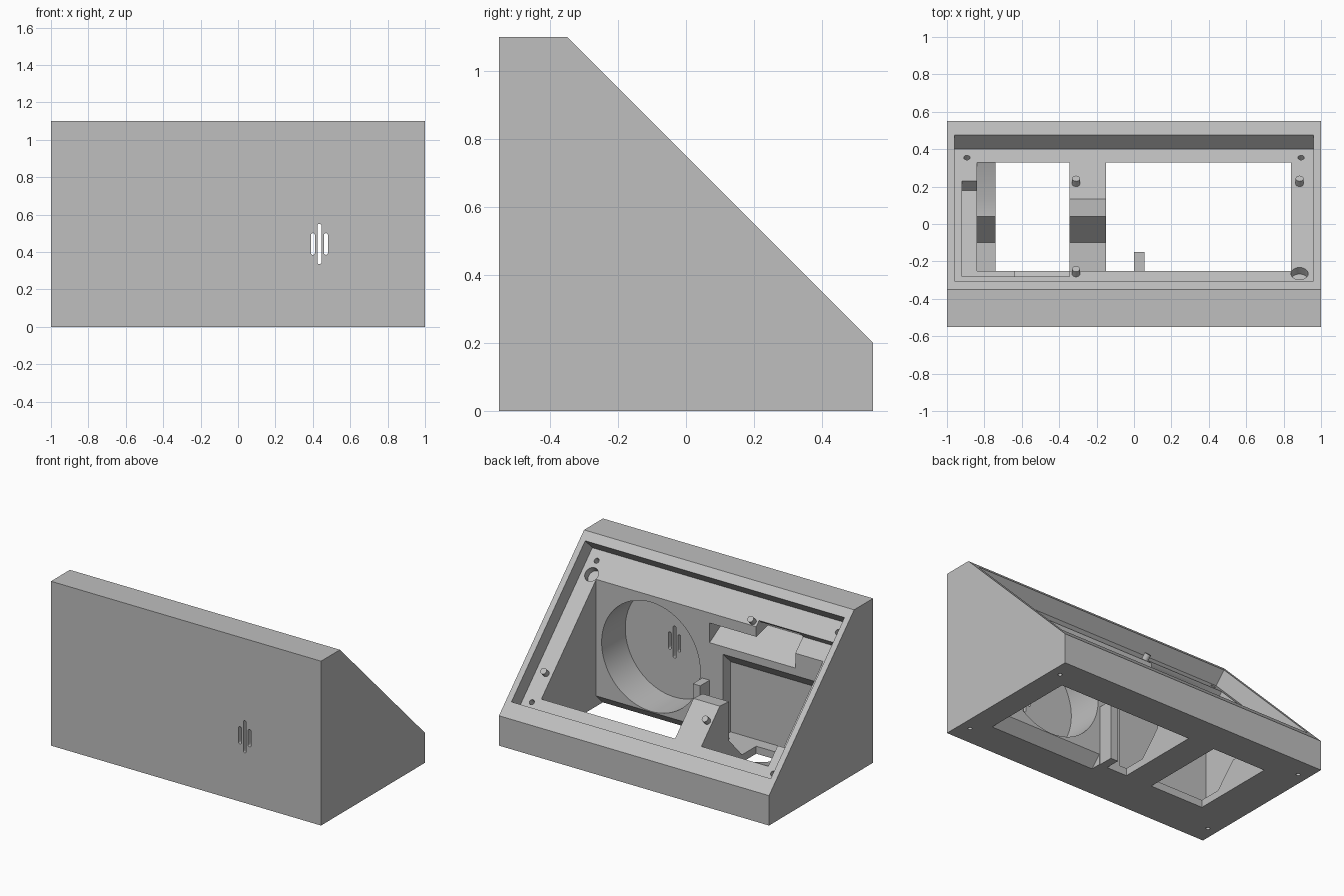
import bpy, bmesh, math
from mathutils import Vector, Matrix

default = bpy.data.objects.get("Cube")
if default:
    bpy.data.objects.remove(default, do_unlink=True)

grey = bpy.data.materials.new("light grey plastic")
grey.use_nodes = True
COLOUR = (0.52, 0.52, 0.52, 1)
grey.diffuse_color = COLOUR
grey.node_tree.nodes["Principled BSDF"].inputs["Base Color"].default_value = COLOUR


def finish(name, bm):
    bmesh.ops.recalc_face_normals(bm, faces=bm.faces[:])
    mesh = bpy.data.meshes.new(name)
    bm.to_mesh(mesh)
    bm.free()
    mesh.materials.append(grey)
    obj = bpy.data.objects.new(name, mesh)
    bpy.context.collection.objects.link(obj)
    return obj


def sweep(name, points, offset):
    """Extrude a closed outline along an offset."""
    bm = bmesh.new()
    face = bm.faces.new([bm.verts.new(p) for p in points])
    new = bmesh.ops.extrude_face_region(bm, geom=[face])["geom"]
    moved = [v for v in new if isinstance(v, bmesh.types.BMVert)]
    bmesh.ops.translate(bm, verts=moved, vec=offset)
    return finish(name, bm)


def prism(name, x0, x1, profile):
    """Side profile (y, z) extruded across the width."""
    return sweep(name, [(x0, y, z) for y, z in profile], (x1 - x0, 0, 0))


def rod(name, start, end, radius, sides=24):
    a, b = Vector(start), Vector(end)
    bm = bmesh.new()
    turn = (b - a).to_track_quat("Z", "Y").to_matrix().to_4x4()
    bmesh.ops.create_cone(bm, cap_ends=True, segments=sides, radius1=radius,
                          radius2=radius, depth=(b - a).length,
                          matrix=Matrix.Translation((a + b) / 2) @ turn)
    return finish(name, bm)


def combine(body, other, operation):
    mod = body.modifiers.new("shape", "BOOLEAN")
    mod.operation, mod.object, mod.solver = operation, other, "EXACT"
    bpy.context.view_layer.objects.active = body
    bpy.ops.object.modifier_apply(modifier=mod.name)
    bpy.data.objects.remove(other, do_unlink=True)


def on_panel(x, y, rise):
    """Point above (or below) the sunken panel, along its normal."""
    return (x, y + rise * 0.707, 0.6 - y + rise * 0.707)


# Wedge body
case = prism("sloped_case", -1, 1,
             [(-.55, 0), (.55, 0), (.55, .2), (-.35, 1.1), (-.55, 1.1)])


def cut(x0, x1, profile):
    combine(case, prism("cutter", x0, x1, profile), "DIFFERENCE")


# Sunken panel and the shallower step on its right half
cut(-.96, .96, [(.4, .2), (.575, .375), (-.205, 1.155), (-.38, .98)])
cut(-.92, -.345, [(.18, .32), (.26, .4), (-.25, .91), (-.33, .83)])

# Two bays open through the bottom
bay = [(-.25, -.1), (.33, -.1), (.33, .32), (-.25, .9)]
cut(-.15, .84, bay)
cut(-.74, -.345, bay)

# Rib between the bays and ledge beside the small bay
ramp = [(-.25, .05), (-.1, .05), (.04, .2)]
cut(-.36, -.14, ramp + [(.04, .46), (.135, .465), (.135, .5), (-.25, .88)])
cut(-.84, -.73, ramp + [(.135, .2), (.33, .27), (.33, .31), (-.25, .88)])

# Undercuts in the front wall
cut(.06, .84, [(-.24, .08), (-.33, -.01), (-.24, -.01)])
cut(-.84, -.1, [(-.24, .05), (-.33, .05), (-.33, .52), (-.24, .61)])

# Slot below the panel lip, open at the top on its right half
cut(-.35, 0, [(-.24, .645), (-.45, .77), (-.45, .83), (-.24, .78)])
cut(-.635, -.345, [(-.24, .645), (-.45, .77), (-.45, .81), (-.28, .87), (-.24, .85)])

# Round speaker pocket
combine(case, rod("cutter", (.435, -.5, .44), (.435, -.2, .44), .365, 72), "DIFFERENCE")

# Rounded sound slots
for x, half in ((.4, .058), (.435, .108), (.47, .058)):
    outline = []
    for i in range(16):
        a = math.pi * (i + .5) / 8
        side = 1 if math.sin(a) > 0 else -1
        outline.append((x + .011 * math.cos(a), -.6,
                        .443 + side * (half - .011) + .011 * math.sin(a)))
    combine(case, sweep("cutter", outline, (0, .15, 0)), "DIFFERENCE")

# Screw holes in the panel corners and underneath
for x in (-.893, .893):
    for y in (-.33, .355):
        combine(case, rod("cutter", on_panel(x, y, -.07), on_panel(x, y, .03), .017), "DIFFERENCE")
for x in (-.93, .93):
    for y in (-.42, .42):
        combine(case, rod("cutter", (x, y, -.05), (x, y, .06), .013), "DIFFERENCE")

# Wide peg socket
combine(case, rod("cutter", on_panel(.885, -.265, -.05),
                  on_panel(.885, -.265, .03), .046, 32), "DIFFERENCE")

# Pegs and guide post
parts = [case]
for i, (x, y) in enumerate(((-.31, .215), (-.31, -.268), (.885, .215))):
    parts.append(rod("mounting_peg_%d" % (i + 1), on_panel(x, y, -.01),
                     on_panel(x, y, .04), .021))
parts.append(prism("guide_post", 0, .055, [(-.255, 0), (-.15, 0), (-.15, .4), (-.255, .4)]))

# Smooth round walls, crisp edges
for obj in parts:
    bpy.ops.object.select_all(action="DESELECT")
    obj.select_set(True)
    bpy.context.view_layer.objects.active = obj
    bpy.ops.object.shade_smooth_by_angle(angle=math.radians(30))
